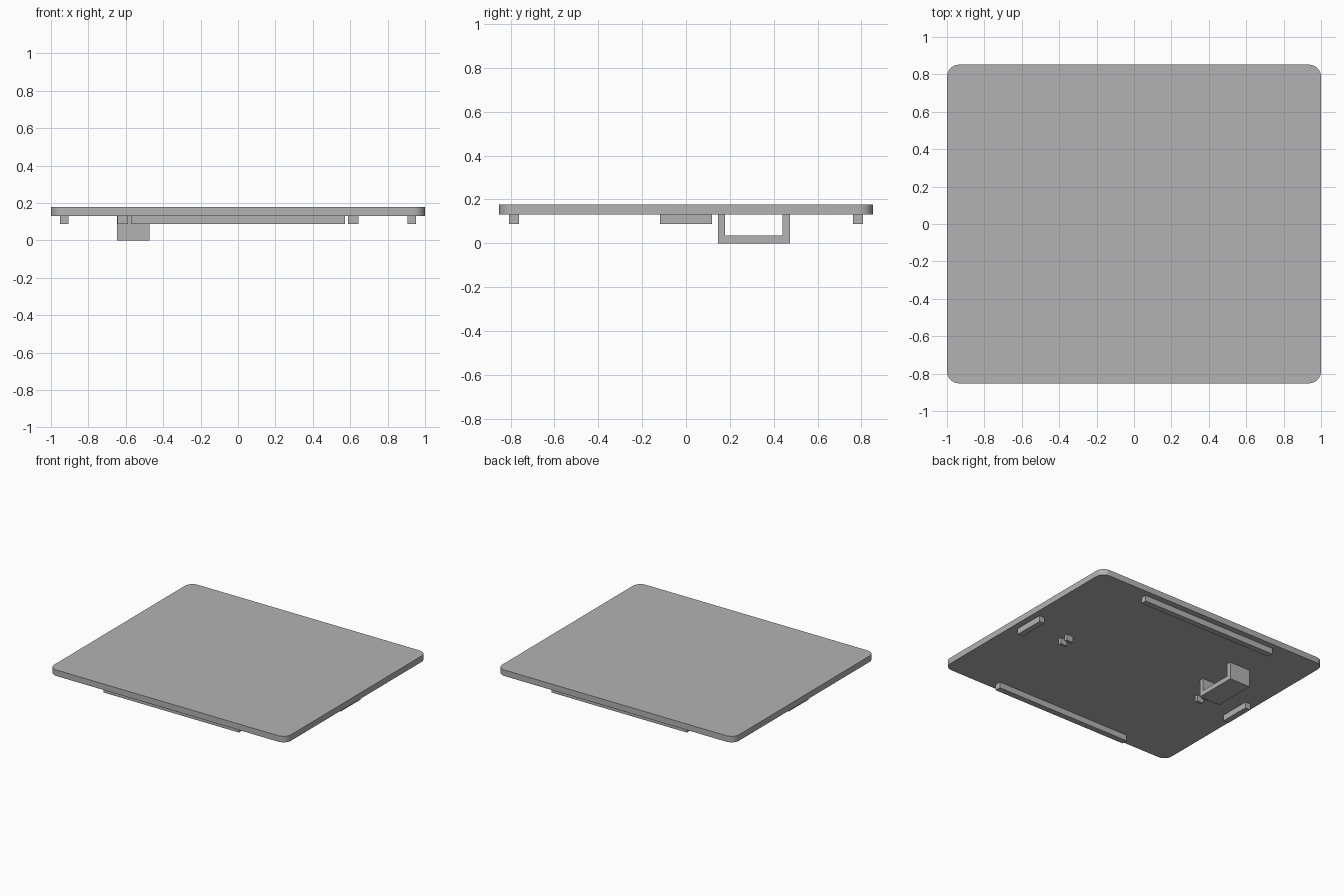
import bpy, bmesh

old = bpy.data.objects.get("Cube")
if old:
    bpy.data.objects.remove(old, do_unlink=True)

grey = bpy.data.materials.new("plain grey")
grey.use_nodes = True
colour = (0.45, 0.45, 0.45, 1)
grey.diffuse_color = colour
grey.node_tree.nodes["Principled BSDF"].inputs["Base Color"].default_value = colour

PLATE_BOTTOM, PLATE_TOP, RIB_BOTTOM = 0.132, 0.178, 0.087


def finish(name, bm):
    bmesh.ops.recalc_face_normals(bm, faces=bm.faces)
    mesh = bpy.data.meshes.new(name)
    bm.to_mesh(mesh)
    bm.free()
    mesh.materials.append(grey)
    obj = bpy.data.objects.new(name, mesh)
    bpy.context.collection.objects.link(obj)
    return obj


def box(name, x, y, z):
    """Box spanning the given (low, high) ranges."""
    bm = bmesh.new()
    bmesh.ops.create_cube(bm, size=1)
    for v in bm.verts:
        v.co = [r[0] if c < 0 else r[1] for c, r in zip(v.co, (x, y, z))]
    return finish(name, bm)


def span(centre, width):
    return (centre - width / 2, centre + width / 2)


# Flat plate with rounded corners
plate = box("plate", (-1, 1), (-0.852, 0.852), (PLATE_BOTTOM, PLATE_TOP))
bm = bmesh.new()
bm.from_mesh(plate.data)
uprights = [e for e in bm.edges if abs(e.verts[0].co.z - e.verts[1].co.z) > 0.01]
bmesh.ops.bevel(bm, geom=uprights, offset=0.065, segments=8, profile=0.5, affect='EDGES')
bm.to_mesh(plate.data)
bm.free()
bpy.ops.object.select_all(action='DESELECT')
plate.select_set(True)
bpy.context.view_layer.objects.active = plate
bpy.ops.object.shade_smooth_by_angle()

# Ribs and paired clip tabs under the plate
rib_z = (RIB_BOTTOM, PLATE_BOTTOM)
for s, end, side in ((-1, "front", "right"), (1, "back", "left")):
    box(end + "_rib", (-0.572, 0.572), span(s * 0.784, 0.045), rib_z)
    box(side + "_rib", span(s * 0.93, 0.045), (-0.118, 0.118), rib_z)
    for t, place in ((-1, "front"), (1, "back")):
        box(f"{side}_clip_{place}_tab", span(s * 0.616, 0.055), span(t * 0.032, 0.023), rib_z)

# U-shaped hanging bracket, extruded sideways from its profile
y0, y1, wall, floor = 0.146, 0.474, 0.033, 0.036
profile = [(y0, PLATE_BOTTOM), (y0, 0), (y1, 0), (y1, PLATE_BOTTOM),
           (y1 - wall, PLATE_BOTTOM), (y1 - wall, floor),
           (y0 + wall, floor), (y0 + wall, PLATE_BOTTOM)]
bm = bmesh.new()
face = bm.faces.new([bm.verts.new((-0.646, y, z)) for y, z in profile])
out = bmesh.ops.extrude_face_region(bm, geom=[face])
for v in out["geom"]:
    if isinstance(v, bmesh.types.BMVert):
        v.co.x = -0.472
finish("bracket", bm)
